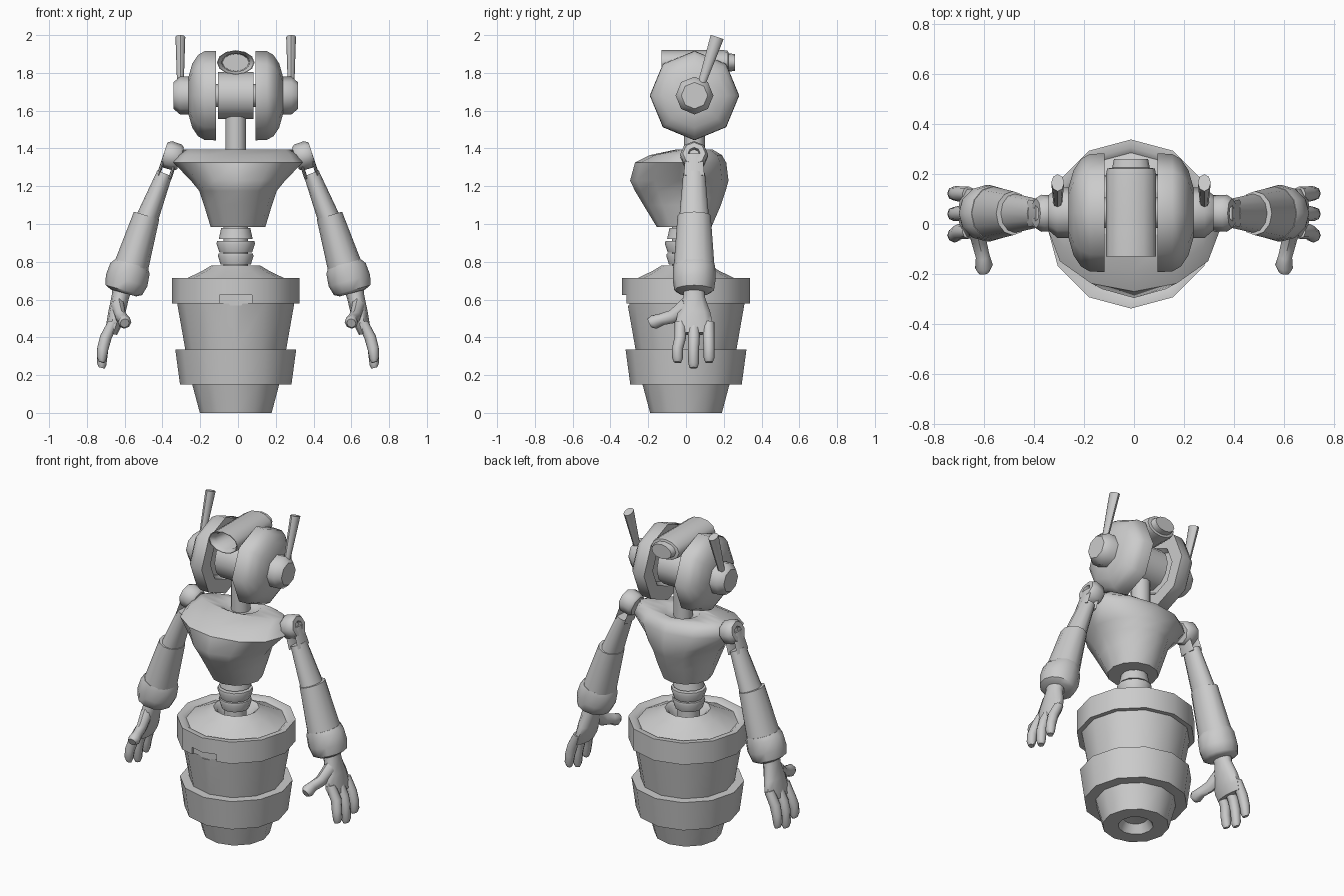
import bpy, bmesh, math
from mathutils import Vector

cube = bpy.data.objects.get("Cube")
if cube:
    bpy.data.objects.remove(cube, do_unlink=True)

grey = bpy.data.materials.new("plain_grey")
grey.use_nodes = True
grey.diffuse_color = (0.6, 0.6, 0.6, 1)
grey.node_tree.nodes["Principled BSDF"].inputs["Base Color"].default_value = (0.6, 0.6, 0.6, 1)

X, Y, Z = Vector((1, 0, 0)), Vector((0, 1, 0)), Vector((0, 0, 1))
MID = -0.012  # centre line of the pot, neck and head


def loft(name, rings, axis=None, v=Y, n=12):
    """Skin elliptical rings (centre, radius across, radius along v)."""
    rings = [(Vector(c), a, b) for c, a, b in rings]
    axis = (axis or rings[-1][0] - rings[0][0]).normalized()
    u = v.cross(axis).normalized()
    w = axis.cross(u)
    bm = bmesh.new()
    loops = []
    for c, a, b in rings:
        angles = [math.tau * k / n for k in range(n)]
        loops.append([bm.verts.new(c + u * a * math.cos(t) + w * b * math.sin(t)) for t in angles])
    for lo, hi in zip(loops, loops[1:]):
        for k in range(n):
            j = (k + 1) % n
            bm.faces.new((lo[k], lo[j], hi[j], hi[k]))
    for loop, ring in ((loops[0], rings[0]), (loops[-1], rings[-1])):
        if ring[1] > 0:
            bm.faces.new(loop)
    bmesh.ops.remove_doubles(bm, verts=bm.verts, dist=0.0005)
    bmesh.ops.recalc_face_normals(bm, faces=bm.faces)
    me = bpy.data.meshes.new(name)
    bm.to_mesh(me)
    bm.free()
    me.materials.append(grey)
    me.shade_smooth()
    me.set_sharp_from_angle(angle=math.radians(50))
    ob = bpy.data.objects.new(name, me)
    bpy.context.collection.objects.link(ob)
    return ob


def lathe(name, origin, axis, profile, v=Y, n=12):
    """Turn a profile of (distance along axis, radius)."""
    o = Vector(origin)
    axis = Vector(axis).normalized()
    return loft(name, [(o + axis * d, r, r) for d, r in profile], axis, v, n)


# Stepped pot body, hollow underneath and at the waist
pot = lathe("pot_body", (MID, 0, 0), Z, [
    (0.06, 0), (0.05, 0.07), (0, 0.1), (0, 0.19), (0.15, 0.23), (0.15, 0.295),
    (0.335, 0.32), (0.335, 0.267), (0.58, 0.31), (0.58, 0.338), (0.715, 0.338),
    (0.715, 0.305), (0.7, 0.285), (0.75, 0.18), (0.78, 0.13), (0.765, 0.11),
    (0.7, 0.08), (0.7, 0)])

# Slot in the front of the rim
bpy.ops.mesh.primitive_cube_add(size=1, location=(MID, -0.36, 0.597))
cutter = bpy.context.object
cutter.name = "slot_cutter"
cutter.scale = (0.17, 0.12, 0.055)
cutter.hide_render = True
cut = pot.modifiers.new("slot", "BOOLEAN")
cut.operation, cut.solver, cut.object = "DIFFERENCE", "EXACT", cutter
bpy.context.view_layer.objects.active = pot
bpy.ops.object.modifier_apply(modifier=cut.name)
bpy.data.objects.remove(cutter, do_unlink=True)

# Spine of stacked cups
lathe("spine_core", (MID, -0.01, 0), Z, [(0.7, 0.065), (1.0, 0.065)])
for i, (z, low, high) in enumerate([(0.785, 0.08, 0.094), (0.85, 0.087, 0.102), (0.92, 0.09, 0.08)]):
    lathe(f"spine_ring_{i + 1}", (MID, -0.01, z), Z, [(0, low), (0.045, high), (0.06, high * 0.97)])

# Chest: height, half width, front, back
chest = [(0.985, 0.145, -0.155, 0.135), (1.1, 0.18, -0.225, 0.185), (1.175, 0.205, -0.27, 0.21),
         (1.23, 0.25, -0.296, 0.225), (1.325, 0.342, -0.27, 0.213), (1.365, 0.32, -0.19, 0.19),
         (1.395, 0.285, -0.05, 0.14), (1.395, 0.11, -0.06, 0.14), (1.375, 0.085, -0.04, 0.12)]
loft("chest", [((0, (f + b) / 2, z), hw, (b - f) / 2) for z, hw, f, b in chest], Z)

# Neck and head core
HEAD = Vector((MID, 0.045, 1.68))
lathe("neck", (MID, 0.045, 1.36), Z, [(0, 0.055), (0.25, 0.055)])
lathe("head_hub", HEAD, X, [(-0.095, 0.125), (0.095, 0.125)])
lathe("head_axle", HEAD, X, [(-0.13, 0.06), (0.13, 0.06)])

# Tube on top of the head, hollow at the front
tube = [(0.02, 0.7), (-0.1, 0.75), (-0.13, 0.95), (-0.13, 1), (0.2, 1), (0.222, 0.95),
        (0.225, 0.75), (0.26, 0.68)]
loft("head_tube", [((MID, y, 1.855), 0.1 * k, 0.065 * k) for y, k in tube], Y, Z)

for side, s in (("left", 1), ("right", -1)):
    # Head shell, ear cap and antenna
    out = X * s
    lathe(f"{side}_head_shell", HEAD, out, [
        (0.13, 0), (0.13, 0.13), (0.105, 0.15), (0.105, 0.237), (0.165, 0.235), (0.2, 0.215),
        (0.23, 0.17), (0.25, 0.1), (0.25, 0)], n=8)
    lathe(f"{side}_ear_cap", HEAD, out, [(0.22, 0.1), (0.295, 0.1), (0.33, 0.07), (0.33, 0)], n=8)
    loft(f"{side}_antenna", [(HEAD + Vector((s * 0.293, 0.03, 0.04)), 0.017, 0.019),
                             (HEAD + Vector((s * 0.293, 0.12, 0.31)), 0.026, 0.036)], n=8)

    # Shoulder joint with a recessed outer face
    def at(x, z, y=0.043):
        return Vector((s * x, y, z))

    tilt = Vector((s * 0.95, 0, 0.3))
    joint = at(0.352, 1.362)
    lathe(f"{side}_shoulder", joint, tilt, [
        (-0.05, 0), (-0.05, 0.06), (-0.035, 0.072), (0.02, 0.074), (0.042, 0.06),
        (0.042, 0.032), (0.02, 0.028), (0.02, 0)], n=8)

    # Forked upper arm
    for end, d in (("outer", 0.034), ("inner", -0.03)):
        top = joint + tilt * d
        loft(f"{side}_{end}_prong", [(top, 0.009, 0.045), (top + at(0.038, -0.115, 0), 0.009, 0.055)], n=8)
    loft(f"{side}_upper_arm", [(at(0.388, 1.268), 0.042, 0.058), (at(0.485, 1.02), 0.06, 0.08)])

    # Forearm and cuff
    loft(f"{side}_forearm", [(at(0.484, 1.045), 0.07, 0.088), (at(0.57, 0.76), 0.093, 0.109)])
    loft(f"{side}_cuff", [(at(0.564, 0.79), 0.09, 0.108), (at(0.572, 0.765), 0.108, 0.112),
                          (at(0.59, 0.7), 0.114, 0.113), (at(0.604, 0.65), 0.1, 0.105),
                          (at(0.606, 0.635), 0.07, 0.08)])

    # Hand: palm, three fingers and a thumb
    loft(f"{side}_palm", [(at(0.612, 0.67), 0.052, 0.055), (at(0.624, 0.61), 0.046, 0.06),
                          (at(0.642, 0.53), 0.045, 0.09), (at(0.658, 0.465), 0.04, 0.105),
                          (at(0.672, 0.42), 0.032, 0.095)], n=10)
    for i, (root, tip, drop) in enumerate([(0.12, 0.122, 0), (0.042, 0.04, -0.03), (-0.03, -0.045, 0)]):
        loft(f"{side}_finger_{i + 1}", [
            (at(0.66, 0.48, root), 0.028, 0.03), (at(0.7, 0.4, root), 0.031, 0.031),
            (at(0.716, 0.34, tip), 0.03, 0.029), (at(0.722, 0.29 + drop, tip), 0.026, 0.028),
            (at(0.722, 0.268 + drop, tip), 0.016, 0.02)], n=8)
    loft(f"{side}_thumb", [(at(0.635, 0.565, 0.0), 0.035, 0.045), (at(0.62, 0.51, -0.07), 0.03, 0.036),
                           (at(0.605, 0.495, -0.13), 0.028, 0.032), (at(0.6, 0.48, -0.17), 0.036, 0.038),
                           (at(0.6, 0.475, -0.192), 0.024, 0.026)], v=Z, n=8)
